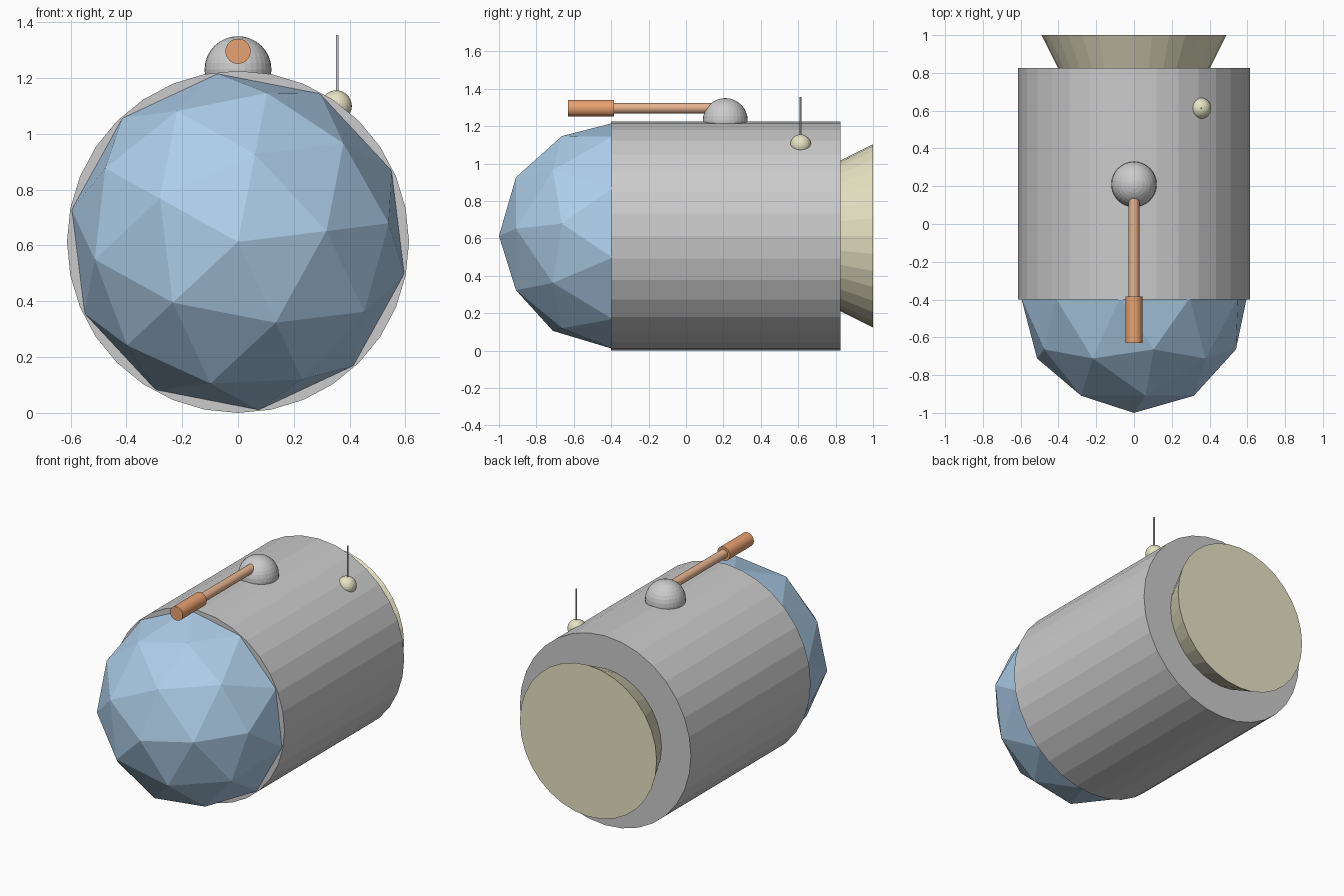
import bpy
from math import radians
from mathutils import Matrix

if "Cube" in bpy.data.objects:
    bpy.data.objects.remove(bpy.data.objects["Cube"])

AXIS_Z = 0.613  # height of the hull's long axis


def material(name, rgb):
    m = bpy.data.materials.new(name)
    m.diffuse_color = (*rgb, 1)
    m.use_nodes = True
    m.node_tree.nodes["Principled BSDF"].inputs["Base Color"].default_value = m.diffuse_color
    return m


blue = material("blue_glass", (0.42, 0.62, 0.82))
tan = material("tan_metal", (0.80, 0.77, 0.55))
copper = material("copper", (0.80, 0.46, 0.28))
orange = material("orange", (0.80, 0.36, 0.16))


def finish(name, mat=None):
    ob = bpy.context.object
    ob.name = name
    if mat:
        ob.data.materials.append(mat)
    return ob


def tube_y(name, x, z, y0, y1, r0, r1, sides, mat=None):
    """Closed tube along y, radius r0 at y0 and r1 at y1."""
    bpy.ops.mesh.primitive_cone_add(
        vertices=sides, radius1=r0, radius2=r1, depth=y1 - y0,
        location=(x, (y0 + y1) / 2, z), rotation=(radians(-90), 0, 0))
    return finish(name, mat)


def ball(name, loc, r, mat=None):
    bpy.ops.mesh.primitive_uv_sphere_add(
        segments=32, ring_count=16, radius=r, location=loc)
    return finish(name, mat)


# Hull and flared exhaust
tube_y("hull", 0, AXIS_Z, -0.40, 0.825, 0.613, 0.613, 32)
tube_y("exhaust", 0, AXIS_Z, 0.80, 1.0, 0.39, 0.49, 32, tan)

# Faceted nose, one pole facing forward, rolled slightly
bpy.ops.mesh.primitive_ico_sphere_add(subdivisions=2, radius=0.608)
nose = finish("nose_canopy", blue)
nose.data.transform(Matrix.Rotation(radians(90), 4, 'X') @ Matrix.Rotation(radians(7), 4, 'Z'))
nose.location = (0, -0.392, AXIS_Z)

# Roof turret with barrel
ball("turret", (0, 0.21, 1.23), 0.12)
tube_y("barrel", 0, 1.296, -0.45, 0.21, 0.028, 0.028, 32, copper)
tube_y("muzzle", 0, 1.296, -0.63, -0.385, 0.045, 0.045, 32, orange)

# Antenna on its bead
ball("antenna_base", (0.352, 0.613, 1.10), 0.056, tan)
bpy.ops.mesh.primitive_cylinder_add(
    vertices=16, radius=0.005, depth=0.255, location=(0.356, 0.613, 1.2275))
finish("antenna")
